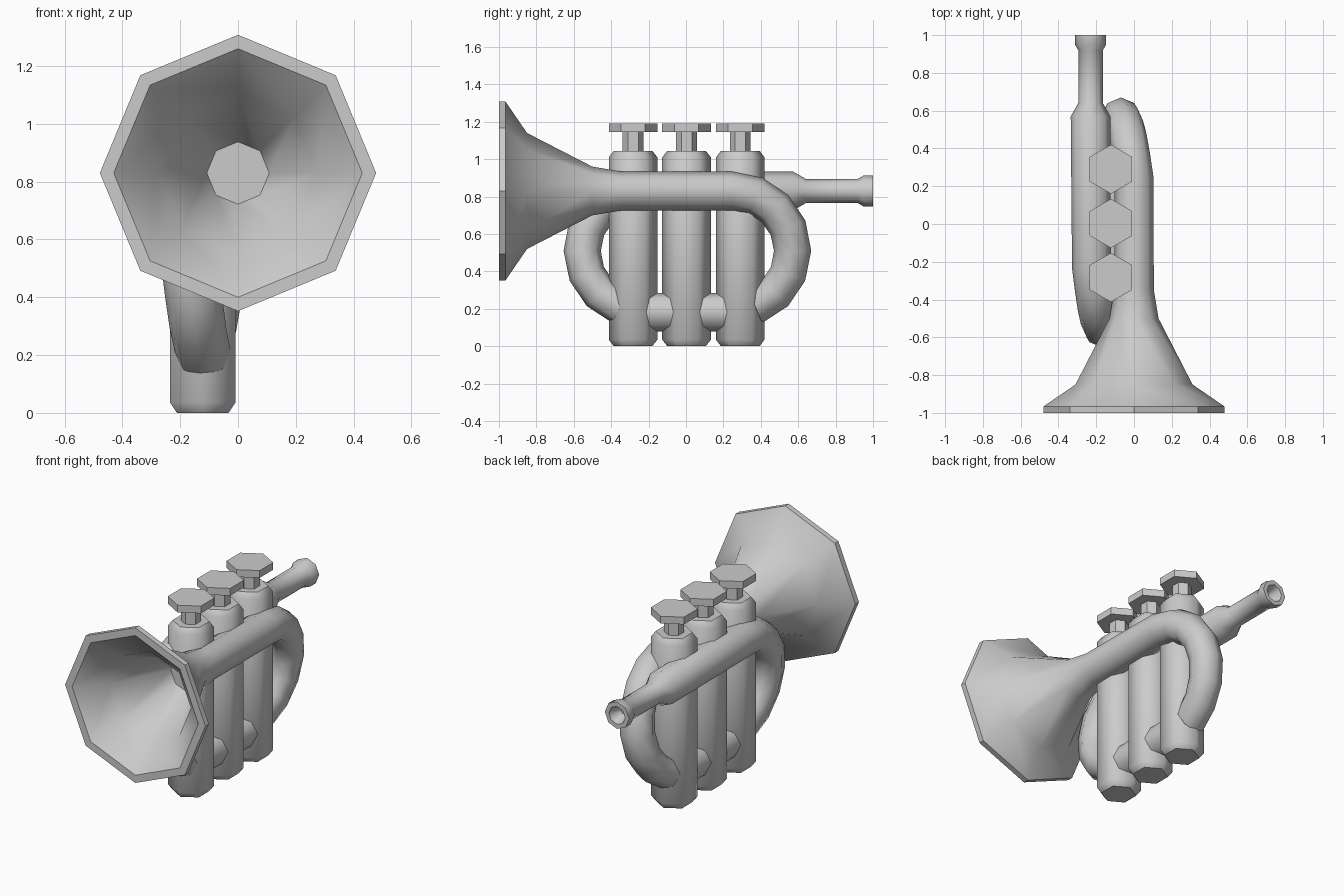
import bpy, bmesh
from math import sin, cos, pi, radians
from mathutils import Vector

if "Cube" in bpy.data.objects:
    bpy.data.objects.remove(bpy.data.objects["Cube"])

X, Y, Z = Vector((1, 0, 0)), Vector((0, 1, 0)), Vector((0, 0, 1))


def sweep(name, stations, sides, flat=(), caps_flat=True):
    """Skin rings given as (centre, radius, up); 'flat' lists the hard bands."""
    bm = bmesh.new()
    rings = []
    for c, r, up in stations:
        angles = [pi / 2 + 2 * pi * i / sides for i in range(sides)]
        rings.append([bm.verts.new(Vector(c) + r * (cos(t) * X + sin(t) * up)) for t in angles])
    for k, (a, b) in enumerate(zip(rings, rings[1:])):
        for i in range(sides):
            j = (i + 1) % sides
            f = bm.faces.new((a[i], a[j], b[j], b[i]))
            f.smooth = k not in flat
    for ring in (rings[0], rings[-1]):
        bm.faces.new(ring).smooth = not caps_flat
    bmesh.ops.recalc_face_normals(bm, faces=bm.faces)
    mesh = bpy.data.meshes.new(name)
    bm.to_mesh(mesh)
    bm.free()
    ob = bpy.data.objects.new(name, mesh)
    bpy.context.collection.objects.link(ob)
    return ob


def bend(x0, x1, yc, side):
    """Curved tube stations from the upper pipe down into a valve."""
    out = []
    for a in (90, 67.5, 45, 22.5, 0, -22.5, -45, -68):
        s = (90 - a) / 158
        up = Vector((0, side * cos(radians(a)), sin(radians(a))))
        c = Vector((x0 + (x1 - x0) * s, yc, 0.51)) + 0.32 * up
        out.append((c, 0.103 - 0.006 * s, up))
    return out


VX = -0.122          # valve row
VALVES = (-0.283, 0.003, 0.29)

# Bell: inside of the horn, rim, outside, then the pipe and rear bend
bell = [(-0.5, 0.108), (-0.85, 0.275), (-1, 0.43), (-1, 0.478), (-0.965, 0.478),
        (-0.85, 0.31), (-0.5, 0.13), (-0.35, 0.105)]
sweep("bell_and_rear_bend",
      [((0, y, 0.83), r, Z) for y, r in bell] + bend(0, VX, 0.25, 1), 8, flat=(2, 3))

# Mouthpiece: cup, rim, shank, then the lead pipe and front bend
mouth = [(0.92, 0.03), (1, 0.055), (1, 0.083), (0.95, 0.083), (0.92, 0.065),
         (0.64, 0.065), (0.57, 0.105)]
sweep("mouthpiece_and_front_bend",
      [((-0.23, y, 0.83), r, Z) for y, r in mouth] + bend(-0.225, VX, -0.235, -1), 8, flat=(1,))

# Valves with stems and buttons
for n, y in enumerate(VALVES, 1):
    def column(name, profile, flat=()):
        sweep(f"{name}_{n}", [((VX, y, z), r, Y) for z, r in profile], 6, flat)
    column("valve_body", [(0, 0.103), (0.035, 0.13), (1.01, 0.13), (1.045, 0.103)])
    column("valve_stem", [(1.04, 0.056), (1.15, 0.056)], flat=(0,))
    column("valve_button", [(1.145, 0.13), (1.19, 0.13)], flat=(0,))

# Short pipes joining neighbouring valves
for n, (a, b) in enumerate(zip(VALVES, VALVES[1:]), 1):
    sweep(f"valve_link_{n}", [((VX, a + 0.02, 0.182), 0.103, Z), ((VX, b - 0.02, 0.182), 0.103, Z)], 8)
